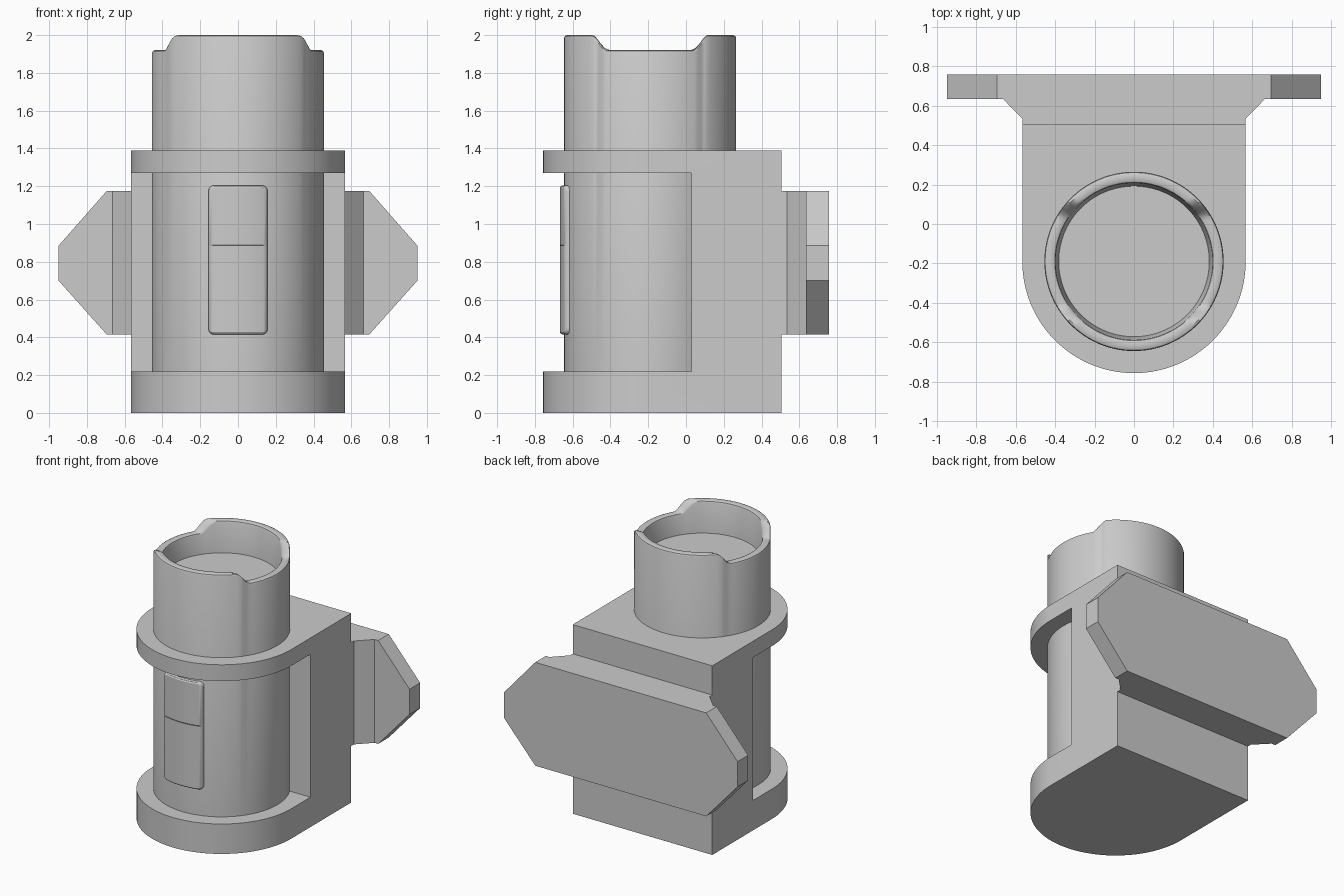
import bpy, bmesh
from math import sin, cos, pi, sqrt, radians

if "Cube" in bpy.data.objects:
    bpy.data.objects.remove(bpy.data.objects["Cube"])

CY = -0.19      # y of the barrel axis


def finish(name, verts, faces):
    """Make an object with consistent normals and smooth curved surfaces."""
    bm = bmesh.new()
    vs = [bm.verts.new(v) for v in verts]
    for f in faces:
        bm.faces.new([vs[i] for i in f])
    bmesh.ops.recalc_face_normals(bm, faces=bm.faces)
    mesh = bpy.data.meshes.new(name)
    bm.to_mesh(mesh)
    bm.free()
    ob = bpy.data.objects.new(name, mesh)
    bpy.context.collection.objects.link(ob)
    return ob


def activate(ob):
    bpy.ops.object.select_all(action='DESELECT')
    ob.select_set(True)
    bpy.context.view_layer.objects.active = ob


def smooth(ob):
    activate(ob)
    bpy.ops.object.shade_smooth_by_angle(angle=radians(30))


def prism(name, pts, axis, lo, hi):
    """Extrude a 2D outline along y or z."""
    put = (lambda a, b, h: (a, h, b)) if axis == 'y' else (lambda a, b, h: (a, b, h))
    n = len(pts)
    verts = [put(a, b, h) for h in (lo, hi) for a, b in pts]
    faces = [list(range(n)), list(range(n, 2 * n))]
    faces += [(i, (i + 1) % n, n + (i + 1) % n, n + i) for i in range(n)]
    return finish(name, verts, faces)


def boolean(ob, cutter, op):
    activate(ob)
    mod = ob.modifiers.new("cut", 'BOOLEAN')
    mod.operation, mod.object, mod.solver = op, cutter, 'EXACT'
    bpy.ops.object.modifier_apply(modifier=mod.name)
    bpy.data.objects.remove(cutter)


def mirrored(half):
    """Close a right-hand half outline with its mirror image in x."""
    return half + [(-x, y) for x, y in reversed(half)]


# Housing: U-shaped block with the front recessed between two collars
R = 0.567
arc = [(R * cos(pi + pi * i / 64), CY + R * sin(pi + pi * i / 64)) for i in range(65)]
housing = prism("housing", arc + [(R, 0.505), (-R, 0.505)], 'z', 0, 1.39)
recess = prism("recess_cutter", mirrored([(1, -1), (1, 0.03)]), 'z', 0.22, 1.27)
boolean(housing, recess, 'DIFFERENCE')
smooth(housing)

# Back mount: flared neck and plate, trimmed to an octagonal outline
mount = prism("back_mount", mirrored([(R, 0.495), (R, 0.535), (0.665, 0.635),
                                      (1.1, 0.635), (1.1, 0.758)]), 'z', 0.2, 1.4)
octagon = prism("octagon_cutter", mirrored([(0.695, 0.415), (0.95, 0.70),
                                            (0.95, 0.885), (0.695, 1.175)]), 'y', 0.3, 1)
boolean(mount, octagon, 'INTERSECT')


# Barrel: lathed tube with a closed floor and a rim notched on both sides
def rim_height(y):
    t = min(max((abs(y) - 0.23) / 0.07, 0), 1)
    return 1.92 + 0.08 * (0.5 * t + 0.5 * t * t * (3 - 2 * t))


# (radius, z, True when z is measured from the rim)
profile = [(0.455, 0.2, False), (0.455, -0.015, True), (0.451, -0.005, True),
           (0.441, 0, True), (0.412, 0, True), (0.402, -0.005, True),
           (0.398, -0.015, True), (0.382, 1.77, False)]
N, M = 128, len(profile)
verts, faces = [], []
for i in range(N):
    a = 2 * pi * i / N
    for r, z, on_rim in profile:
        y = r * sin(a)
        verts.append((r * cos(a), CY + y, z + rim_height(y) if on_rim else z))
    k = (i + 1) % N
    faces += [(i * M + j, k * M + j, k * M + j + 1, i * M + j + 1) for j in range(M - 1)]
faces += [[i * M for i in range(N)], [i * M + M - 1 for i in range(N)]]
smooth(finish("barrel", verts, faces))

# Front panel: curved two-part pad with rounded corners and softened edges
W, C, LOW, HIGH, SEAM = 0.157, 0.03, 0.415, 1.205, 0.885
xs = [-W, -W, -0.153, -0.145, -0.135, -0.127]
xs += [-0.127 + 0.254 * i / 12 for i in range(1, 12)] + [-x for x in reversed(xs)]
edge_r = [0.44, 0.464, 0.473, 0.478]
rows = [(LOW, r, d) for r, d in zip(edge_r, (0, 0, 0.004, 0.012))]
rows += [(SEAM, 0.478, 0), (SEAM, 0.475, 0), (SEAM + 0.004, 0.478, 0)]
rows += [(HIGH, r, -d) for r, d in reversed(list(zip(edge_r, (0, 0, 0.004, 0.012))))]
verts, faces = [], []
for i, x in enumerate(xs):
    col_r = edge_r[min(i, len(xs) - 1 - i, 3)]
    d = max(C - (W - abs(x)), 0)
    trim = C - sqrt(C * C - d * d)
    for z, r, off in rows:
        z += off + (trim if z == LOW else -trim if z == HIGH else 0)
        rad = min(r, col_r)
        verts.append((x, CY - sqrt(rad * rad - x * x), z))
n = len(rows)
for i in range(len(xs) - 1):
    faces += [(i * n + j, i * n + n + j, i * n + n + j + 1, i * n + j + 1) for j in range(n - 1)]
smooth(finish("front_panel", verts, faces))
